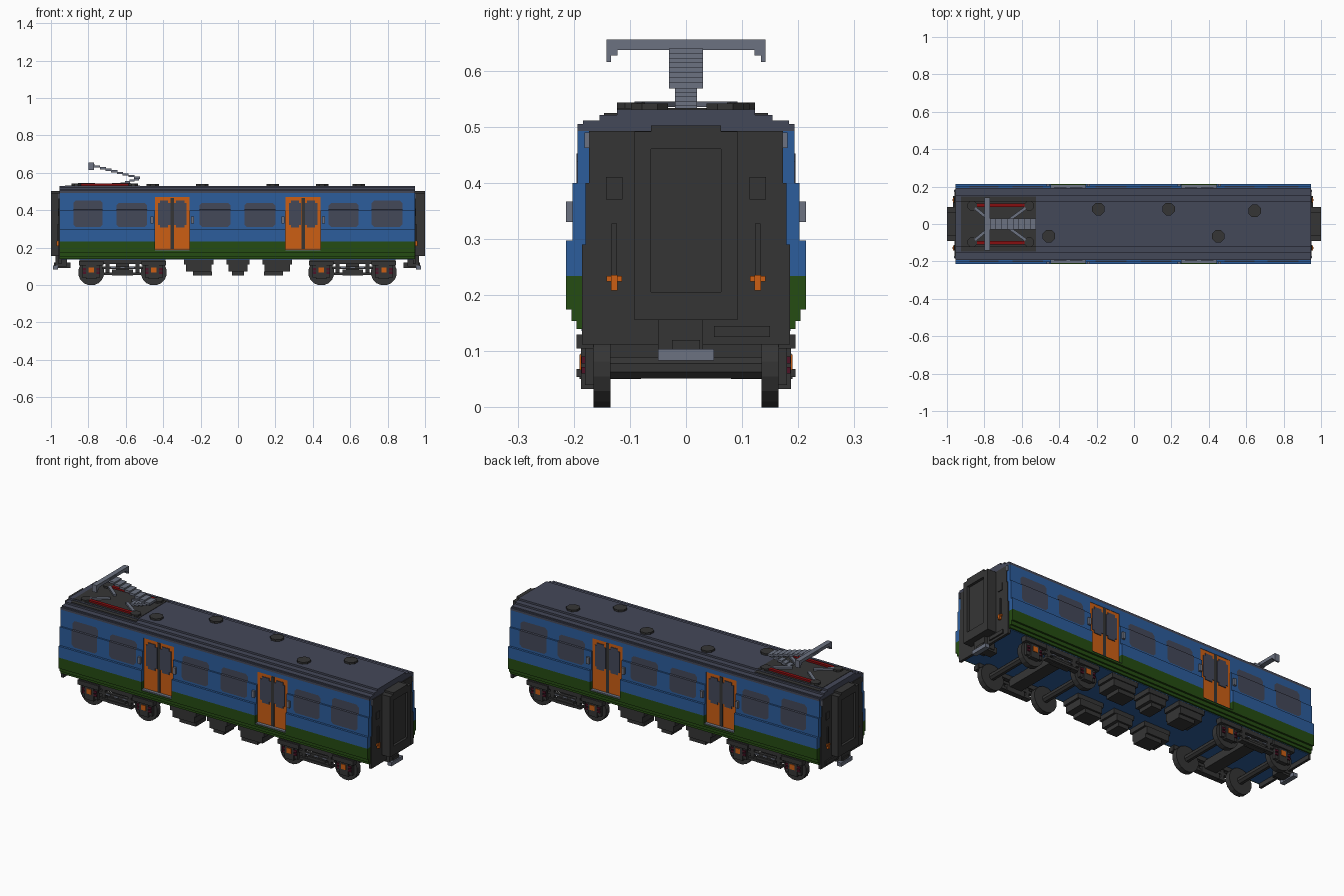
import bpy, bmesh, math
from mathutils import Matrix, Vector

if "Cube" in bpy.data.objects:
    bpy.data.objects.remove(bpy.data.objects["Cube"])


def material(name, hexa):
    srgb = [int(hexa[i:i + 2], 16) / 255 for i in (0, 2, 4)]
    lin = [c / 12.92 if c <= 0.04045 else ((c + 0.055) / 1.055) ** 2.4 for c in srgb]
    m = bpy.data.materials.new(name)
    m.use_nodes = True
    m.diffuse_color = (*lin, 1)
    m.node_tree.nodes["Principled BSDF"].inputs["Base Color"].default_value = (*lin, 1)
    return m


BLUE = material("blue paint", "2C5D9C")
GREEN = material("green paint", "254C12")
ORANGE = material("orange paint", "CC5F14")
DARK = material("dark grey", "353535")
SLATE = material("slate roof and glass", "444859")
GREY = material("light grey metal", "6C7281")
RED = material("red", "860E10")
MAROON = material("maroon springs", "4E1226")


def finish(name, bm, mat):
    bmesh.ops.recalc_face_normals(bm, faces=bm.faces)
    me = bpy.data.meshes.new(name)
    bm.to_mesh(me)
    bm.free()
    me.materials.append(mat)
    ob = bpy.data.objects.new(name, me)
    bpy.context.collection.objects.link(ob)
    return ob


def boxes(name, mat, items):
    """Boxes given as x0, x1, y0, y1, z0, z1, joined in one object."""
    bm = bmesh.new()
    for x0, x1, y0, y1, z0, z1 in items:
        m = Matrix.Translation(((x0 + x1) / 2, (y0 + y1) / 2, (z0 + z1) / 2))
        bmesh.ops.create_cube(bm, size=1, matrix=m @ Matrix.Diagonal((x1 - x0, y1 - y0, z1 - z0, 1)))
    return finish(name, bm, mat)


def both(items):
    """Add the copy of each box on the other side of the car."""
    return items + [(a, b, -d, -c, e, f) for a, b, c, d, e, f in items]


def discs(name, mat, items, axis="Z", sides=12):
    """Cylinders given as centre, radius, depth."""
    bm = bmesh.new()
    rot = Matrix.Rotation(math.pi / 2, 4, "X") if axis == "Y" else Matrix()
    turn = Matrix.Rotation(math.pi / sides, 4, "Z")
    for c, r, d in items:
        bmesh.ops.create_cone(bm, cap_ends=True, segments=sides, radius1=r, radius2=r, depth=d,
                              matrix=Matrix.Translation(c) @ rot @ turn)
    return finish(name, bm, mat)


def bars(name, mat, items):
    """Square bars given as start, end, width, height."""
    bm = bmesh.new()
    for a, b, w, h in items:
        a, b = Vector(a), Vector(b)
        m = Matrix.Translation((a + b) / 2) @ (b - a).to_track_quat("X", "Z").to_matrix().to_4x4()
        bmesh.ops.create_cube(bm, size=1, matrix=m @ Matrix.Diagonal(((b - a).length, w, h, 1)))
    return finish(name, bm, mat)


# Body shell: stacked bands, broken at the doorways
X0, X1 = -0.955, 0.945
DOORS = (-0.352, 0.348)
HALF = 0.093
full = [(X0, X1)]
split = [(X0, DOORS[0] - HALF), (DOORS[0] + HALF, DOORS[1] - HALF), (DOORS[1] + HALF, X1)]


def bands(name, mat, rows):
    boxes(name, mat, [(a, b, -y, y, z0, z1) for z0, z1, y, segs in rows for a, b in segs])


bands("lower_body", GREEN, [(.139, .154, .195, full), (.154, .174, .204, full),
                            (.174, .185, .214, full), (.185, .234, .214, split)])
bands("upper_body", BLUE, [(.234, .297, .214, split), (.297, .40, .202, split),
                           (.40, .47, .193, split), (.47, .492, .193, full)])
bands("roof", SLATE, [(.492, .505, .193, full), (.505, .511, .184, full),
                      (.511, .521, .154, full), (.521, .531, .123, full)])
boxes("floor", BLUE, [(X0 + .01, X1 - .01, -.186, .186, .136, .142)])

# Side windows: plates that follow the step in the wall
bm = bmesh.new()
rows = [(.31, .014, .2045), (.324, 0, .2045), (.401, 0, .2045), (.403, 0, .1955)]
for cx, w, top in [(-.802, .157, .452), (-.568, .165, .44), (-.123, .165, .44),
                   (.117, .165, .44), (.565, .161, .44), (.797, .165, .452)]:
    for s in (-1, 1):
        prev = None
        for z, inset, y in rows + [(top - .014, 0, .1955), (top, .014, .1955)]:
            h = w / 2 - inset
            pair = [bm.verts.new((cx - h, s * y, z)), bm.verts.new((cx + h, s * y, z))]
            if prev:
                f = bm.faces.new((prev[0], prev[1], pair[1], pair[0]))
            prev = pair
finish("side_windows", bm, SLATE)

# Sliding doors with glass, centre gap, step and buttons
leaf, glass, gap, step, button = [], [], [], [], []
for c in DOORS:
    leaf.append((c - HALF, c + HALF, -.191, .191, .185, .47))
    for s in (-1, 1):
        m = c + s * .043
        glass += [(m - .033, m + .033, .190, .195, .321, .438),
                  (m - .022, m + .022, .190, .195, .307, .452)]
        b = c + s * .108
        button.append((b - .008, b + .008, .20, .214, .33, .367))
    gap.append((c - .009, c + .009, .190, .1935, .193, .466))
    step.append((c - HALF, c + HALF, .19, .209, .18, .191))
boxes("doors", ORANGE, leaf)
boxes("door_glass", SLATE, both(glass))
boxes("door_gaps", DARK, both(gap))
boxes("door_steps", GREY, both(step))
boxes("door_buttons", GREY, both(button))

# Car ends: wall, gangway, cabinet, handrail, lamp and coupler
for name, face, s in (("left_end", X1, 1), ("right_end", X0, -1)):
    tip = 1.0 * s

    def out(a, b, *r):
        p, q = face + s * a, face + s * b
        return (min(p, q), max(p, q), *r)

    boxes(name + "_wall", DARK, [out(-.01, .004, -.185, .185, .112, .29),
                                 out(-.01, .004, -.179, .179, .29, .40),
                                 out(-.01, .004, -.173, .173, .40, .492)])
    d = abs(tip - face)
    boxes(name + "_gangway", DARK, both([out(0, d, .062, .092, .155, .491)]) +
          [out(0, d, -.062, .062, .46, .502), out(0, d, -.062, .062, .155, .205),
           out(0, d - .014, -.063, .063, .2, .465)])
    boxes(name + "_fittings", DARK, both([out(0, .008, .113, .143, .37, .41),
                                          out(0, .010, .123, .133, .235, .327)]) +
          [out(0, .012, .05, .15, .125, .145)])
    boxes(name + "_lamps", ORANGE, both([out(0, .012, .114, .142, .224, .234),
                                         out(0, .016, .122, .134, .208, .236)]))
    boxes(name + "_corner_brackets", GREY, both([out(-.01, .007, .172, .181, .462, .49)]))
    boxes(name + "_coupler", DARK, [out(-.04, .022, -.05, .03, .10, .156),
                                    out(-.06, .028, -.025, .025, .09, .12)])
    boxes(name + "_coupler_head", GREY, [out(.008, .034, -.05, .05, .083, .104)])

# Bogies
for name, cx, half in (("left_bogie", .6125, .1675), ("right_bogie", -.6175, .1675)):
    wheels, axles, frame, spring, hub, grey = [], [], [], [], [], []
    for w in (cx - half, cx + half):
        for s in (-1, 1):
            wheels.append(((w, s * .15, .068), .07, .03))
        axles.append(((w, 0, .07), .02, .28))
        frame += [(w - .048, w + .048, .16, .18, .04, .105),
                  (w - .028, w + .028, .165, .187, .032, .115),
                  (w - .065, w + .065, .165, .195, .105, .13)]
        spring += [(w + o - .009, w + o + .009, .172, .186, z, z + .012)
                   for o in (-.036, .036) for z in (.06, .078)]
        hub.append((w - .014, w + .014, .18, .19, .066, .094))
    frame += [(cx - .23, cx + .23, .16, .185, .112, .14),
              (cx - .11, cx + .11, .165, .185, .085, .1),
              (cx - .1, cx + .1, .165, .195, .054, .068),
              (cx - .055, cx + .055, .16, .19, .05, .082),
              (cx - .09, cx - .07, .165, .185, .06, .12),
              (cx + .07, cx + .09, .165, .185, .06, .12)]
    grey += [(cx + o - .012, cx + o + .012, .18, .188, .09, .096) for o in (-.05, 0, .05)]
    discs(name + "_wheels", DARK, wheels, "Y", 16)
    discs(name + "_axles", DARK, axles, "Y", 8)
    boxes(name + "_frame", DARK, both(frame))
    boxes(name + "_bolster", DARK, [(cx - .035, cx + .035, -.17, .17, .075, .12)])
    boxes(name + "_springs", MAROON, both(spring))
    boxes(name + "_hubs", ORANGE, both(hub))
    boxes(name + "_pins", GREY, both(grey))

# Equipment boxes under the floor
under = []
for cx, h in ((-.21, .08), (0, .062), (.21, .08)):
    k = .02 if cx < 0 else -.02 if cx > 0 else 0
    under += [(cx - h, cx + h, .075, .185, .11, .139),
              (cx - h + .012, cx + h - .012, .07, .18, .072, .11),
              (cx + k - h + .03, cx + k + h - .03, .08, .17, .05, .072)]
boxes("underfloor_equipment", DARK, both(under))

# Roof ventilators
discs("roof_ventilators", DARK, [((x, y, .535), .036, .012) for x, y in
      ((-.19, .08), (.185, .08), (.645, .07), (-.455, -.065), (.45, -.065))], sides=8)

# Pantograph: base, insulators, folded arm and contact bow
boxes("pantograph_base", DARK, [(-.925, -.525, -.122, .122, .528, .533)] +
      both([(-.925, -.525, .122, .146, .518, .524)]))
discs("insulators", DARK, [((x, s * .098, .536), .027, .014)
      for x in (-.865, -.56) for s in (-1, 1)], sides=8)
boxes("red_rails", RED, both([(-.845, -.58, .09, .109, .533, .543)]))
bars("pantograph_braces", GREY, [((x, s * .085, .54), (x2, s * .02, .54), .016, .01)
     for x, x2 in ((-.85, -.77), (-.58, -.67)) for s in (-1, 1)])
arm = []
for i in range(9):
    x, z = -.80 + i * .0305, .642 - i * .0085
    arm.append((x, x + .0325, -.03, .03, z - .006, z + .006))
for i in range(5):
    x, z = -.555 - i * .024, .566 - i * .0075
    arm.append((x, x + .026, -.02, .02, z - .006, z + .006))
boxes("pantograph_arm", GREY, arm)
boxes("contact_bow", GREY, [(-.798, -.77, -.142, .142, .637, .655)] +
      both([(-.798, -.77, .122, .142, .627, .64), (-.798, -.77, .134, .142, .615, .63)]))
